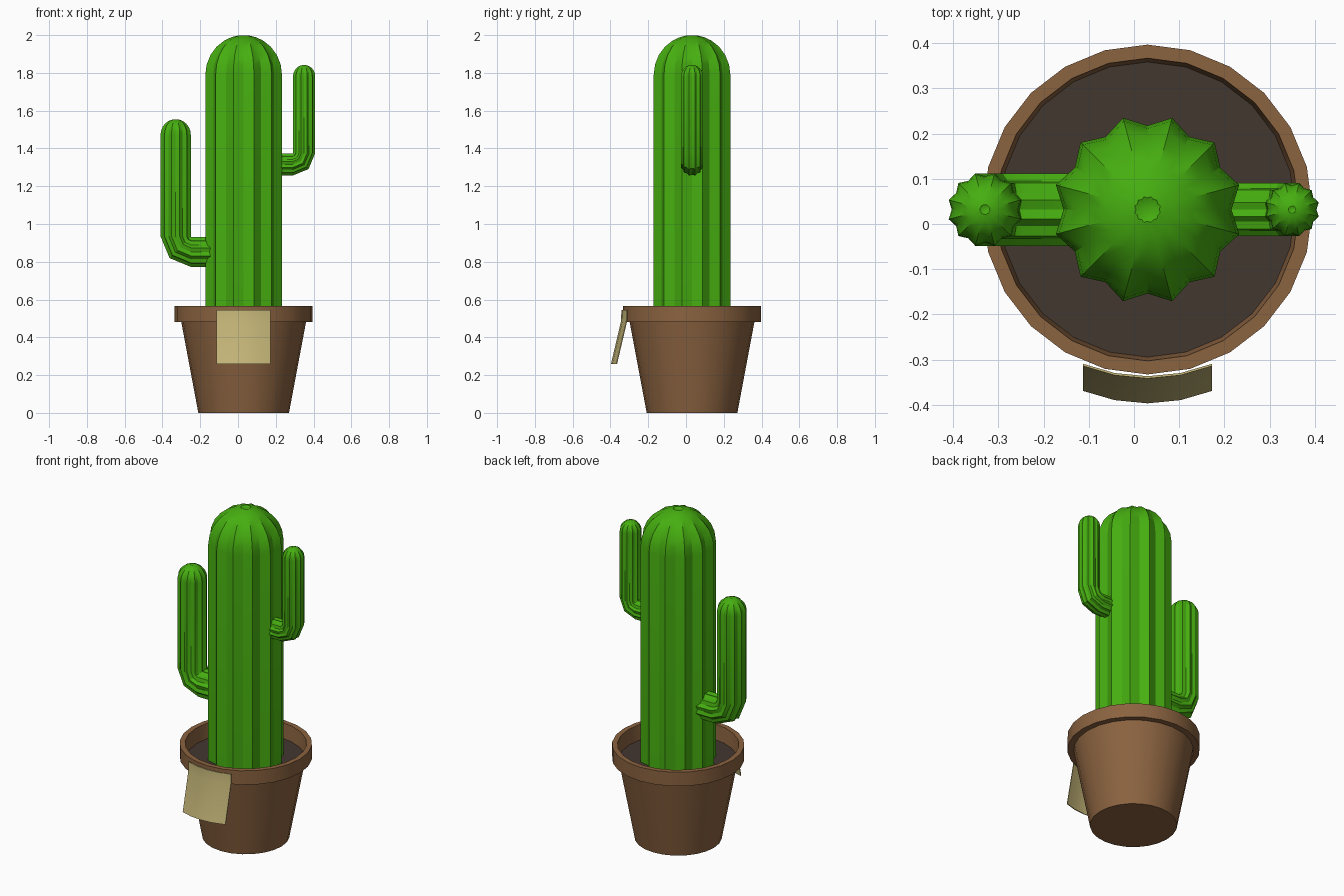
import bpy, bmesh, math
from mathutils import Vector

if "Cube" in bpy.data.objects:
    bpy.data.objects.remove(bpy.data.objects["Cube"])

CX, CY = 0.03, 0.032  # plant axis


def material(name, rgb):
    lin = [((c / 255 + 0.055) / 1.055) ** 2.4 for c in rgb]
    m = bpy.data.materials.new(name)
    m.diffuse_color = (*lin, 1)
    m.use_nodes = True
    m.node_tree.nodes["Principled BSDF"].inputs["Base Color"].default_value = m.diffuse_color
    return m


GREEN = material("cactus green", (70, 174, 16))
CLAY = material("clay brown", (139, 99, 64))
SOIL = material("dark soil", (66, 55, 48))
CARD = material("label tan", (198, 183, 121))


def make(name, verts, faces, mat, recalc=True):
    me = bpy.data.meshes.new(name)
    me.from_pydata([tuple(v) for v in verts], [], faces)
    if recalc:
        bm = bmesh.new()
        bm.from_mesh(me)
        bmesh.ops.recalc_face_normals(bm, faces=bm.faces)
        bm.to_mesh(me)
        bm.free()
    me.materials.append(mat)
    ob = bpy.data.objects.new(name, me)
    bpy.context.collection.objects.link(ob)
    bpy.ops.object.select_all(action='DESELECT')
    ob.select_set(True)
    bpy.context.view_layer.objects.active = ob
    bpy.ops.object.shade_smooth_by_angle(angle=math.radians(30))
    return ob


def bridge(rings, n):
    return [(r * n + i, r * n + (i + 1) % n, (r + 1) * n + (i + 1) % n, (r + 1) * n + i)
            for r in range(rings - 1) for i in range(n)]


def lathe(name, profile, mat, n=24):
    verts = [(CX + r * math.cos(math.tau * i / n), CY + r * math.sin(math.tau * i / n), z)
             for r, z in profile for i in range(n)]
    faces = bridge(len(profile), n)
    faces.append(tuple(range(n)))
    last = (len(profile) - 1) * n
    faces.append(tuple(range(last, last + n)))
    return make(name, verts, faces, mat)


def ribbed(name, path, radius, ribs=12):
    """Star-section tube along (point, tangent angle in xz, scale) stations, with a closed tip."""
    n = ribs * 2
    verts = []
    for (x, z), ang, s in path:
        # section axes: y, and the in-plane normal of the path
        nx, nz = math.sin(ang), -math.cos(ang)
        for i in range(n):
            a = math.tau * i / n
            r = radius * s * (1 if i % 2 else 0.885)
            u, v = r * math.cos(a), r * math.sin(a)
            verts.append(Vector((x + nx * u, CY + v, z + nz * u)))
    faces = bridge(len(path), n)
    faces.append(tuple(range(n)))
    (x, z), _, _ = path[-1]
    verts.append(Vector((x, CY, z - radius * 0.06)))
    last = (len(path) - 1) * n
    faces += [(last + i, last + (i + 1) % n, len(verts) - 1) for i in range(n)]
    return make(name, verts, faces, GREEN)


def dome(x, top, radius):
    up = math.pi / 2
    return [((x, top - radius + radius * math.sin(t)), up, math.cos(t))
            for t in (math.radians(d) for d in (0, 15, 30, 45, 60, 72, 82))]


def arm(name, x, z, top, radius, start):
    """Horizontal stub, two-step elbow, then a domed upright."""
    side = 1 if x > CX else -1
    bx, bz = x - side * radius, z + radius
    path = [((start, z), 0 if side > 0 else math.pi, 1)]
    for d in (0, 45, 90):
        t = math.radians(d)
        p = (bx + side * radius * math.sin(t), bz - radius * math.cos(t))
        path.append((p, t if side > 0 else math.pi - t, 1.0))
    ribbed(name, path + dome(x, top, radius), radius)


# Pot with overhanging rim, and soil
lathe("pot", [(0.24, 0), (0.33, 0.48), (0.365, 0.48), (0.365, 0.565),
              (0.335, 0.565), (0.326, 0.468)], CLAY)
lathe("soil", [(0.326, 0.465), (0.3275, 0.475)], SOIL)

# Cactus trunk and arms
ribbed("cactus_trunk", [((CX, 0.47), math.pi / 2, 1)] + dome(CX, 2.0, 0.21), 0.21)
arm("left_arm", -0.33, 0.852, 1.555, 0.083, -0.135)
arm("right_arm", 0.35, 1.315, 1.842, 0.061, 0.2)

# Curved label hanging on the rim and flaring out at the bottom
verts, faces = [], []
cols = [-0.143, -0.073, 0, 0.073, 0.143]
rows = [(-0.342, 0.545), (-0.344, 0.485), (-0.397, 0.26)]
for off in (0, 0.005):
    for y, z in rows:
        verts += [(CX + c, y + off + 1.35 * c * c, z) for c in cols]
for k in (0, 15):
    for r in range(2):
        for c in range(4):
            i = k + r * 5 + c
            faces.append((i, i + 1, i + 6, i + 5))
border = [0, 1, 2, 3, 4, 9, 14, 13, 12, 11, 10, 5]
faces += [(a, b, b + 15, a + 15) for a, b in zip(border, border[1:] + border[:1])]
make("label", verts, faces, CARD)
